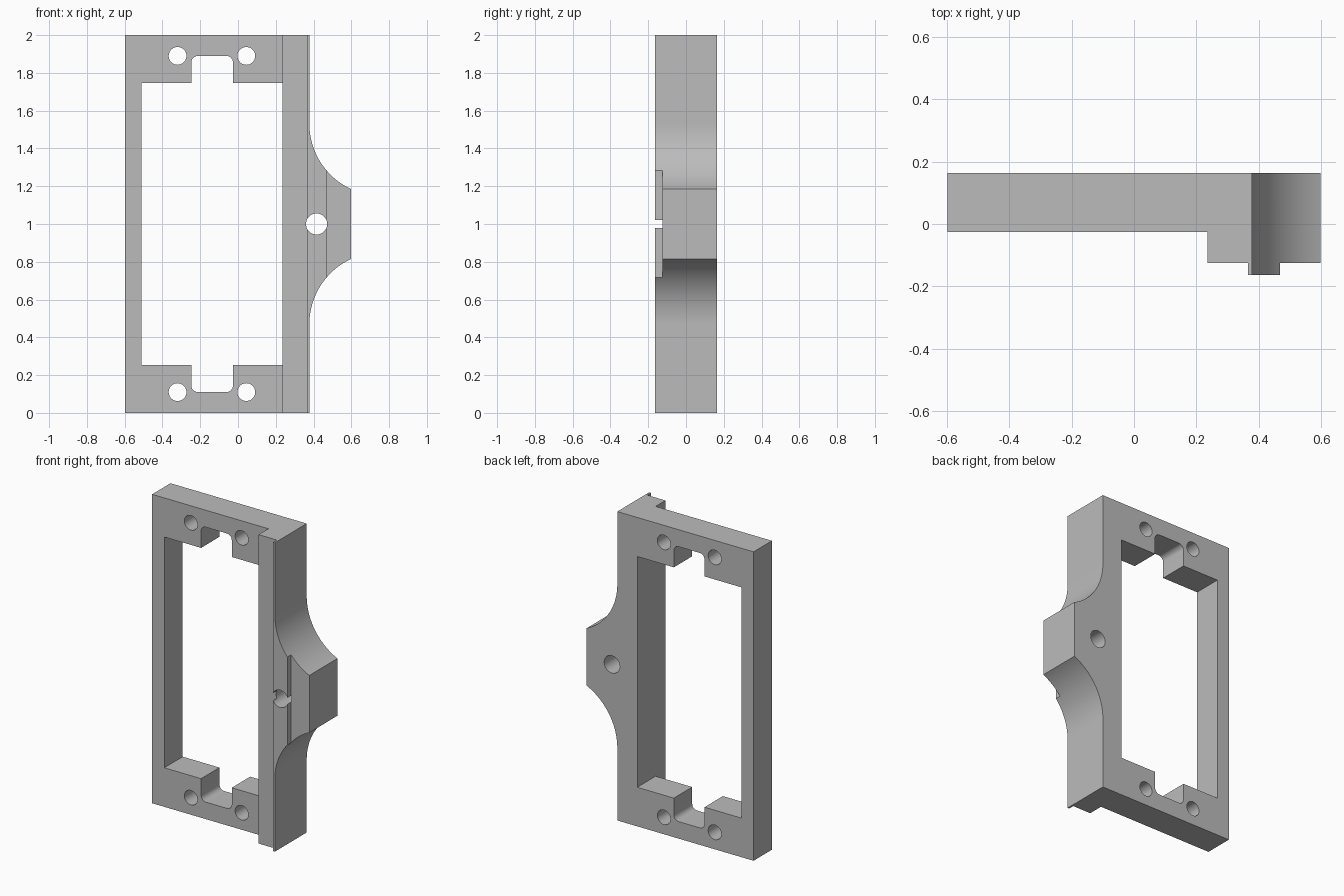
import bpy, bmesh, math
from mathutils import Vector

cube = bpy.data.objects.get("Cube")
if cube:
    bpy.data.objects.remove(cube, do_unlink=True)

grey = bpy.data.materials.new("plain_grey")
grey.use_nodes = True
COLOUR = (0.5, 0.5, 0.5, 1)
grey.diffuse_color = COLOUR
grey.node_tree.nodes["Principled BSDF"].inputs["Base Color"].default_value = COLOUR

FRONT, BACK, HEIGHT = -0.163, 0.163, 2.0


def prism(name, points, start, end, axis="Y"):
    """Extrude a flat outline along Y (points are x, z) or Z (points are x, y)."""
    def place(p, t):
        return (p[0], t, p[1]) if axis == "Y" else (p[0], p[1], t)
    bm = bmesh.new()
    face = bm.faces.new([bm.verts.new(place(p, start)) for p in points])
    new = bmesh.ops.extrude_face_region(bm, geom=[face])["geom"]
    shift = Vector(place((0, 0), end - start))
    bmesh.ops.translate(bm, vec=shift, verts=[v for v in new if isinstance(v, bmesh.types.BMVert)])
    bmesh.ops.recalc_face_normals(bm, faces=bm.faces)
    mesh = bpy.data.meshes.new(name)
    bm.to_mesh(mesh)
    bm.free()
    mesh.materials.append(grey)
    obj = bpy.data.objects.new(name, mesh)
    bpy.context.collection.objects.link(obj)
    return obj


def arc(cx, cz, r, a0, a1, n):
    angles = [math.radians(a0 + (a1 - a0) * i / n) for i in range(n + 1)]
    return [(cx + r * math.cos(a), cz + r * math.sin(a)) for a in angles]


def mirrored(half):
    """Complete an outline by reflecting it about mid height."""
    return half + [(x, HEIGHT - z) for x, z in reversed(half)]


def cut(target, cutter):
    cutter.hide_render = True
    mod = target.modifiers.new("cut", "BOOLEAN")
    mod.operation, mod.solver, mod.object = "DIFFERENCE", "EXACT", cutter
    bpy.context.view_layer.objects.active = target
    bpy.ops.object.modifier_apply(modifier=mod.name)
    bpy.data.objects.remove(cutter, do_unlink=True)


# Plate outline with the flared side lug
SIDE, TIP, SWEEP = 0.378, 0.598, 0.38
end_angle = 180 - math.degrees(math.acos((SIDE + SWEEP - TIP) / SWEEP))
flare = arc(SIDE + SWEEP, 0.47, SWEEP, 180, end_angle, 24)
frame = prism("mounting_frame", mirrored([(-0.598, 0), (SIDE, 0)] + flare), FRONT, BACK)

# Front relief: thin plate, thicker rail, narrow raised rib
relief = [(-0.7, -0.3), (0.366, -0.3), (0.366, -0.125), (0.235, -0.125),
          (0.235, -0.025), (-0.7, -0.025)]
cut(frame, prism("relief_cutter", relief, -0.1, 2.1, "Z"))
lug = [(0.468, -0.3), (0.7, -0.3), (0.7, -0.125), (0.468, -0.125)]
cut(frame, prism("lug_cutter", lug, -0.1, 2.1, "Z"))

# Window with a round-cornered notch at each end
r = 0.035
window = [(-0.51, 0.253), (-0.247, 0.253)]
window += arc(-0.247 + r, 0.11 + r, r, 180, 270, 8)
window += arc(-0.027 - r, 0.11 + r, r, 270, 360, 8)
window += [(-0.027, 0.253), (0.235, 0.253)]
cut(frame, prism("window_cutter", mirrored(window), -0.3, 0.3))

# Screw holes and the lug hole
holes = [(x, z, 0.047) for x in (-0.32, 0.044) for z in (0.11, HEIGHT - 0.11)]
for x, z, radius in holes + [(0.416, 1.0, 0.056)]:
    cut(frame, prism("hole_cutter", arc(x, z, radius, 0, 360, 40)[:-1], -0.3, 0.3))

bpy.ops.object.select_all(action="DESELECT")
frame.select_set(True)
bpy.context.view_layer.objects.active = frame
bpy.ops.object.shade_smooth_by_angle(angle=math.radians(30))
